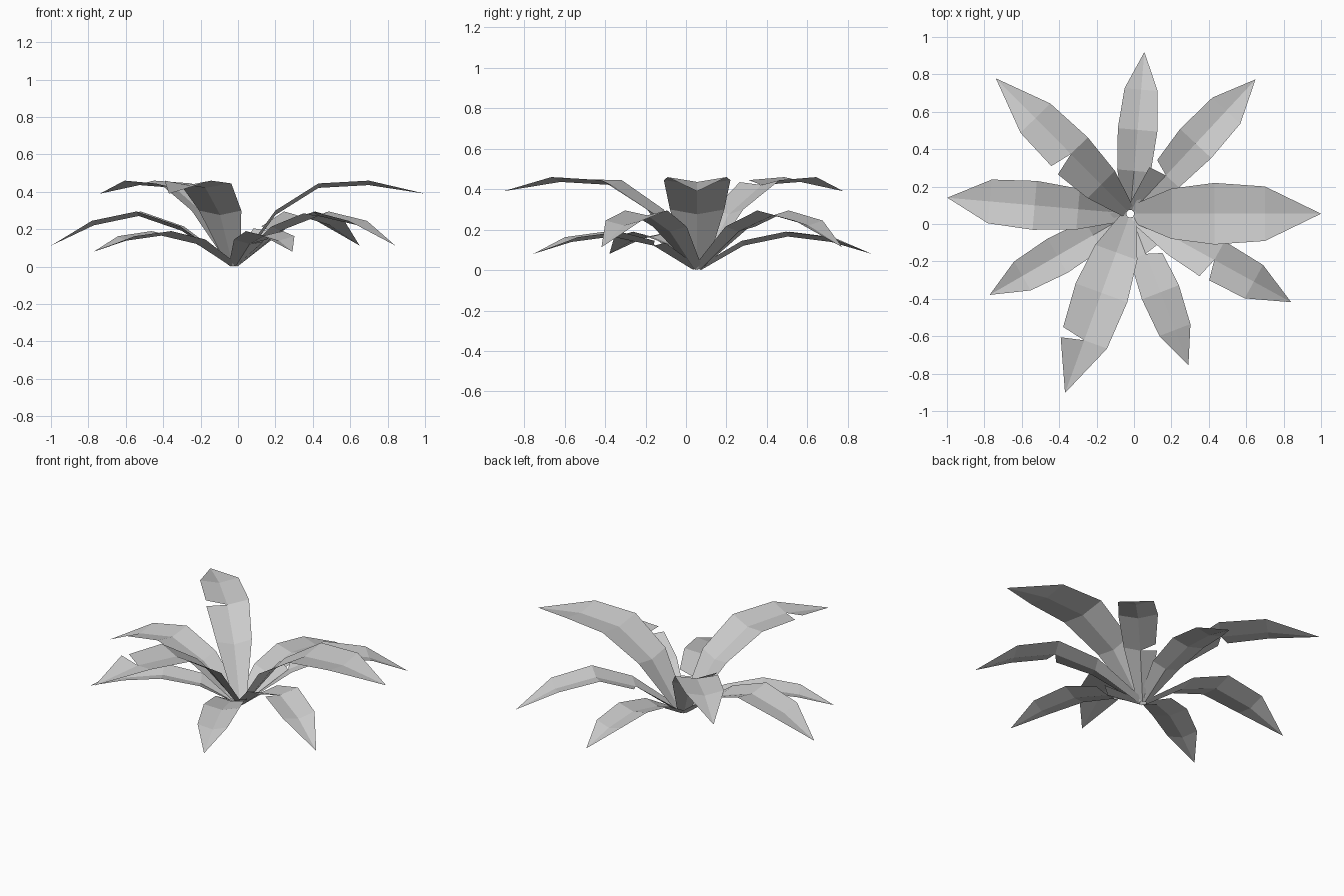
import bpy
import bmesh
from math import cos, sin, radians
from mathutils import Vector

cube = bpy.data.objects.get("Cube")
if cube:
    bpy.data.objects.remove(cube, do_unlink=True)

grey = bpy.data.materials.new("leaf grey")
grey.use_nodes = True
colour = (0.6, 0.6, 0.6, 1)
grey.diffuse_color = colour
grey.node_tree.nodes["Principled BSDF"].inputs["Base Color"].default_value = colour

CENTRE = Vector((-0.02, 0.055, 0))
FOLD = 0.024   # how far the midrib sits below the leaf edges
TEAR = 0.028   # half opening of a tear

# Leaf outlines: distance from the centre, half width, edge height
HIGH = [(0.02, 0.045, 0.025), (0.22, 0.12, 0.30), (0.45, 0.147, 0.445),
        (0.72, 0.13, 0.46), (1.02, 0, 0.39)]
MIDDLE = [(0.02, 0.035, 0.025), (0.28, 0.095, 0.215), (0.513, 0.114, 0.295),
          (0.754, 0.102, 0.245), (0.982, 0, 0.113)]
LOW = [(0.02, 0.035, 0.025), (0.23, 0.09, 0.145), (0.45, 0.106, 0.19),
       (0.666, 0.089, 0.163), (0.868, 0, 0.08)]


def leaf(name, profile, angle, width=1.0, tear=None):
    """Folded leaf; tear = (station, side) opens a slit from edge to midrib."""
    a = radians(angle)
    out = Vector((cos(a), sin(a), 0))
    left = Vector((-sin(a), cos(a), 0))
    bm = bmesh.new()

    def vert(dist, lateral, z):
        return bm.verts.new(CENTRE + out * dist + left * lateral + Vector((0, 0, z)))

    last = len(profile) - 1
    rib = [vert(d, 0, z if i == last else max(z - FOLD, 0))
           for i, (d, w, z) in enumerate(profile)]
    for side in (1, -1):
        inner, outer = [], []   # edge points ending and starting each segment
        for i, (d, w, z) in enumerate(profile[:-1]):
            lat = side * w * width
            if tear == (i, side):
                inner.append(vert(d - TEAR, lat, z - 0.01))
                outer.append(vert(d + TEAR, lat * 0.95, z))
            else:
                v = vert(d, lat, z)
                inner.append(v)
                outer.append(v)
        for i in range(last):
            ring = [rib[i], rib[i + 1]]
            if i + 1 < last:
                ring.append(inner[i + 1])
            ring.append(outer[i])
            bm.faces.new(ring if side > 0 else ring[::-1])
    bm.normal_update()
    mesh = bpy.data.meshes.new(name)
    bm.to_mesh(mesh)
    bm.free()
    mesh.materials.append(grey)
    bpy.context.collection.objects.link(bpy.data.objects.new(name, mesh))


# Upper whorl
leaf("upper_leaf_left", HIGH, 0, 1.12)
leaf("upper_leaf_back", HIGH, 134.8, 0.86, (2, 1))
leaf("upper_leaf_front", HIGH, 250, 1.0, (3, -1))

# Middle whorl
leaf("middle_leaf_back", MIDDLE, 47, 1.0, (1, 1))
leaf("middle_leaf_right", MIDDLE, 175, 1.15)
leaf("middle_leaf_front", MIDDLE, 331.2, 1.0, (2, -1))

# Lower whorl
leaf("lower_leaf_back", LOW, 85)
leaf("lower_leaf_right", LOW, 210)
leaf("lower_leaf_front", LOW, 291, 1.0, (1, 1))
